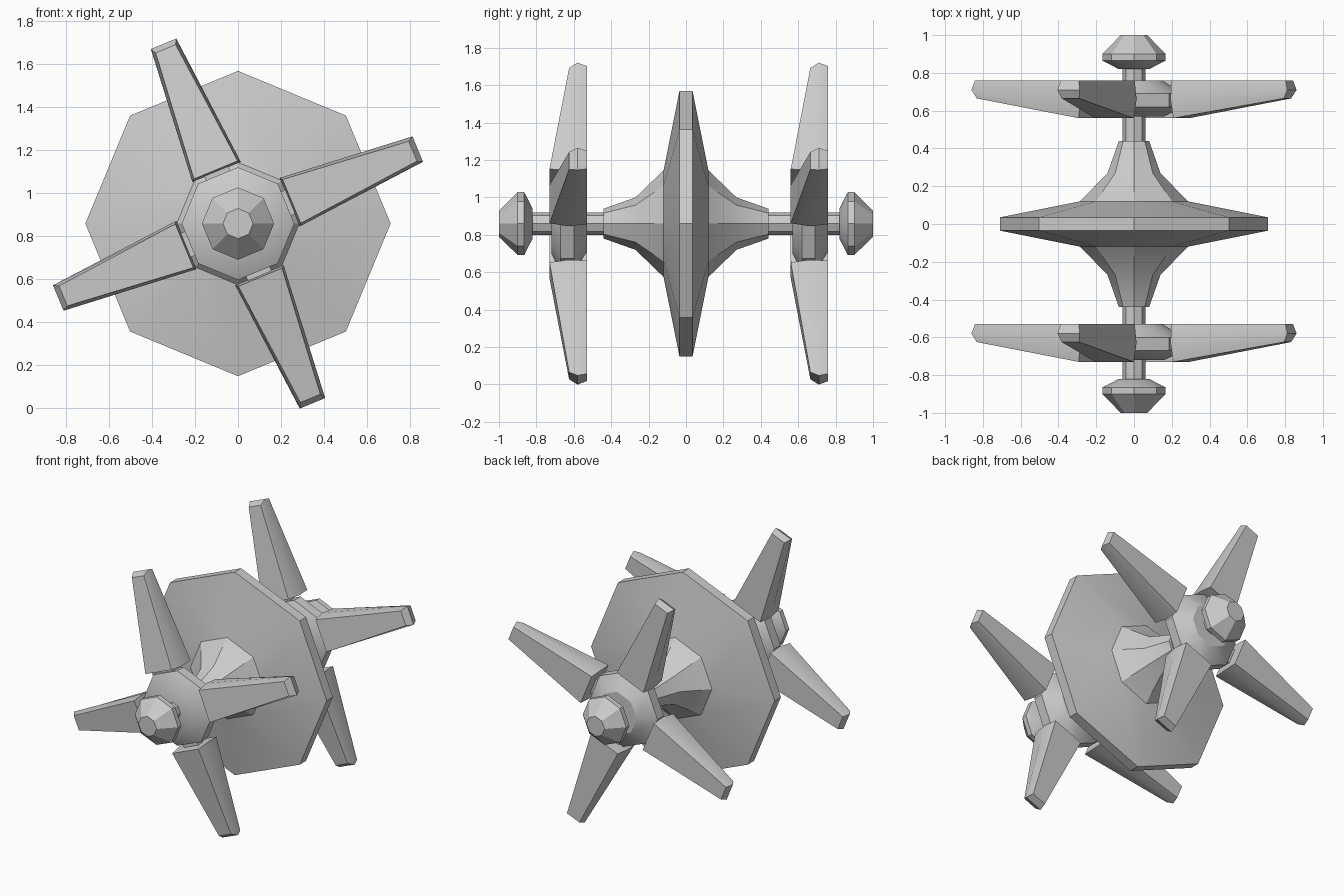
import bpy, bmesh, math
from mathutils import Matrix, Vector

if "Cube" in bpy.data.objects:
    bpy.data.objects.remove(bpy.data.objects["Cube"])

AXIS_Z = 0.86


def finish(name, bm, angle=30):
    bmesh.ops.recalc_face_normals(bm, faces=bm.faces)
    mesh = bpy.data.meshes.new(name)
    bm.to_mesh(mesh)
    bm.free()
    ob = bpy.data.objects.new(name, mesh)
    bpy.context.collection.objects.link(ob)
    bpy.ops.object.select_all(action='DESELECT')
    ob.select_set(True)
    bpy.context.view_layer.objects.active = ob
    bpy.ops.object.shade_smooth_by_angle(angle=math.radians(angle))
    return ob


def loft(bm, loops):
    """Skin equal-length point loops and cap both ends."""
    rings = [[bm.verts.new(p) for p in loop] for loop in loops]
    n = len(rings[0])
    for a, b in zip(rings, rings[1:]):
        for i in range(n):
            j = (i + 1) % n
            bm.faces.new((a[i], a[j], b[j], b[i]))
    bm.faces.new(rings[0])
    bm.faces.new(rings[-1])


def turned(name, profile, sides=8):
    """Turn a (y, radius) profile about the long axle."""
    bm = bmesh.new()
    turns = [2 * math.pi * i / sides for i in range(sides)]
    loft(bm, [[(r * math.cos(t), y, AXIS_Z + r * math.sin(t)) for t in turns]
              for y, r in profile])
    return finish(name, bm)


def blade_loops():
    """Trapezoid blade along +x: front, bulged middle and back outlines."""
    # root radius, tip radius, root half width, tip half width, root y, tip y
    rows = [(0.27, 0.88, 0.11, 0.05, -0.73, -0.625),
            (0.26, 0.905, 0.122, 0.064, -0.63, -0.58),
            (0.26, 0.89, 0.112, 0.052, -0.53, -0.53)]
    return [[(r0, y0, -w0), (r1, y1, -w1), (r1, y1, w1), (r0, y0, w0)]
            for r0, r1, w0, w1, y0, y1 in rows]


# axle running front to back
turned("axle", [(-0.85, 0.06), (0.85, 0.06)])

# central spinning disc with flared collars
half = [(0.44, 0.08), (0.27, 0.14), (0.12, 0.285), (0.035, 0.71)]
turned("disc", [(-y, r) for y, r in half] + half[::-1])

# faceted end caps
cap = [(1.0, 0.07), (0.90, 0.168), (0.865, 0.168), (0.82, 0.08)]
turned("back_cap", cap)
turned("front_cap", [(-y, r) for y, r in cap])

# two identical rotors: hub, pegs and four blades each
hub = [(-0.72, 0.16), (-0.67, 0.262), (-0.60, 0.262), (-0.53, 0.15)]
for label, shift in (("front", 0.0), ("back", 1.29)):
    turned(label + "_rotor_hub", [(y + shift, r) for y, r in hub])
    for k in range(4):
        place = (Matrix.Translation((0, shift, AXIS_Z))
                 @ Matrix.Rotation(-math.radians(22.5 + 90 * k), 4, 'Y'))
        bm = bmesh.new()
        loft(bm, blade_loops())
        bm.transform(place)
        finish(f"{label}_blade_{k + 1}", bm, 40)
        # peg joining blade to hub
        bm = bmesh.new()
        bmesh.ops.create_cube(bm, size=1)
        bm.transform(place @ Matrix.Translation((0.245, -0.635, 0))
                     @ Matrix.Diagonal((0.09, 0.05, 0.12, 1)))
        finish(f"{label}_peg_{k + 1}", bm)
